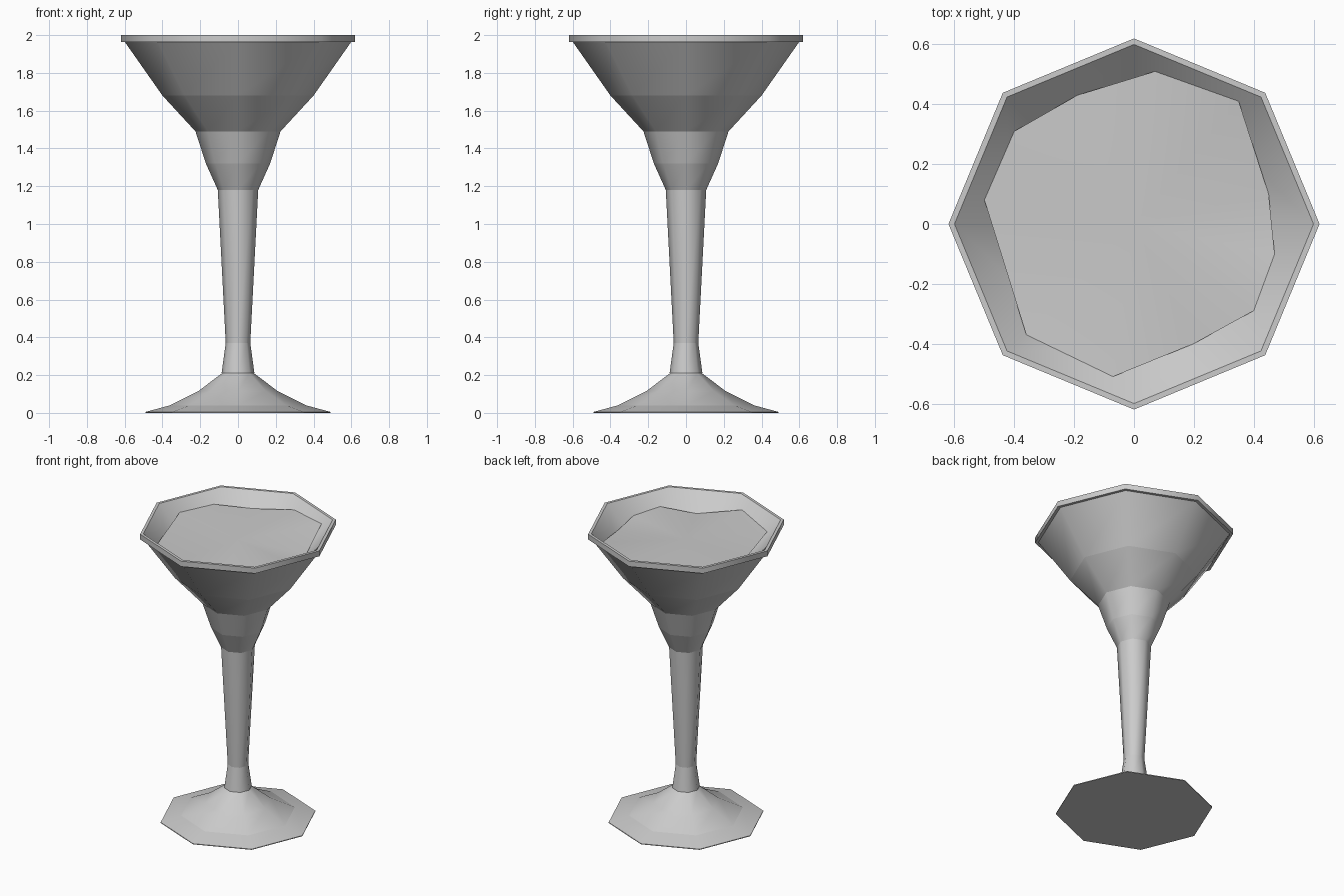
import bpy, bmesh
from math import cos, sin, pi, radians

cube = bpy.data.objects.get("Cube")
if cube:
    bpy.data.objects.remove(cube, do_unlink=True)

SIDES = 8
grey = bpy.data.materials.new("pale grey")
grey.use_nodes = True
COLOUR = (0.6, 0.6, 0.6, 1)
grey.diffuse_color = COLOUR
grey.node_tree.nodes["Principled BSDF"].inputs["Base Color"].default_value = COLOUR


def finish(name, bm):
    mesh = bpy.data.meshes.new(name)
    bm.to_mesh(mesh)
    bm.free()
    mesh.materials.append(grey)
    obj = bpy.data.objects.new(name, mesh)
    bpy.context.collection.objects.link(obj)
    return obj


def lathe(name, profile, soft=(), cap=False, closed=False):
    """Octagonal turning, round-shaded, with crisp rings except those in soft."""
    bm = bmesh.new()
    rings = [[bm.verts.new((r * cos(2 * pi * i / SIDES), r * sin(2 * pi * i / SIDES), z))
              for i in range(SIDES)] for r, z in profile]
    pairs = list(zip(rings, rings[1:]))
    if closed:
        pairs.append((rings[-1], rings[0]))
    for low, high in pairs:
        for i in range(SIDES):
            j = (i + 1) % SIDES
            bm.faces.new((low[i], low[j], high[j], high[i])).smooth = True
    if cap:
        bm.faces.new(rings[0][::-1])
    for k, ring in enumerate(rings):
        for i in range(SIDES):
            edge = bm.edges.get((ring[i], ring[(i + 1) % SIDES]))
            edge.smooth = k in soft
    return finish(name, bm)


# Foot, stem and bowl, from the ground up
lathe("foot", [(0.49, 0), (0.49, 0.005), (0.36, 0.04), (0.21, 0.115), (0.085, 0.21)],
      soft=(3,), cap=True)
lathe("stem", [(0.087, 0.21), (0.065, 0.37), (0.107, 1.18)])
lathe("bowl_neck", [(0.107, 1.18), (0.17, 1.32), (0.225, 1.49)])
lathe("bowl", [(0.225, 1.49), (0.40, 1.68), (0.60, 1.965)])

# Rim band, with the inner wall of the bowl running down from it
lathe("rim", [(0.60, 1.963), (0.62, 1.963), (0.62, 2), (0.60, 2)])
lathe("inner_wall", [(0.60, 2), (0.42, 1.82)])

# Uneven drink surface, meeting the sloping inner wall
SHORE = [(0.47, -0.1), (0.45, 0.1), (0.35, 0.41), (0.07, 0.51), (-0.19, 0.43), (-0.4, 0.31),
         (-0.5, 0.08), (-0.36, -0.37), (-0.07, -0.51), (0.2, -0.4), (0.4, -0.29)]


def wall_height(x, y):
    half = pi / SIDES
    reach = max(x * cos(half + 2 * half * k) + y * sin(half + 2 * half * k)
                for k in range(SIDES)) / cos(half)
    return 1.4 + reach


bm = bmesh.new()
centre = bm.verts.new((0, 0, 1.91))
shore = [bm.verts.new((x, y, wall_height(x, y) + 0.002)) for x, y in SHORE]
for a, b in zip(shore, shore[1:] + shore[:1]):
    bm.faces.new((centre, a, b)).smooth = True
finish("drink_surface", bm)
